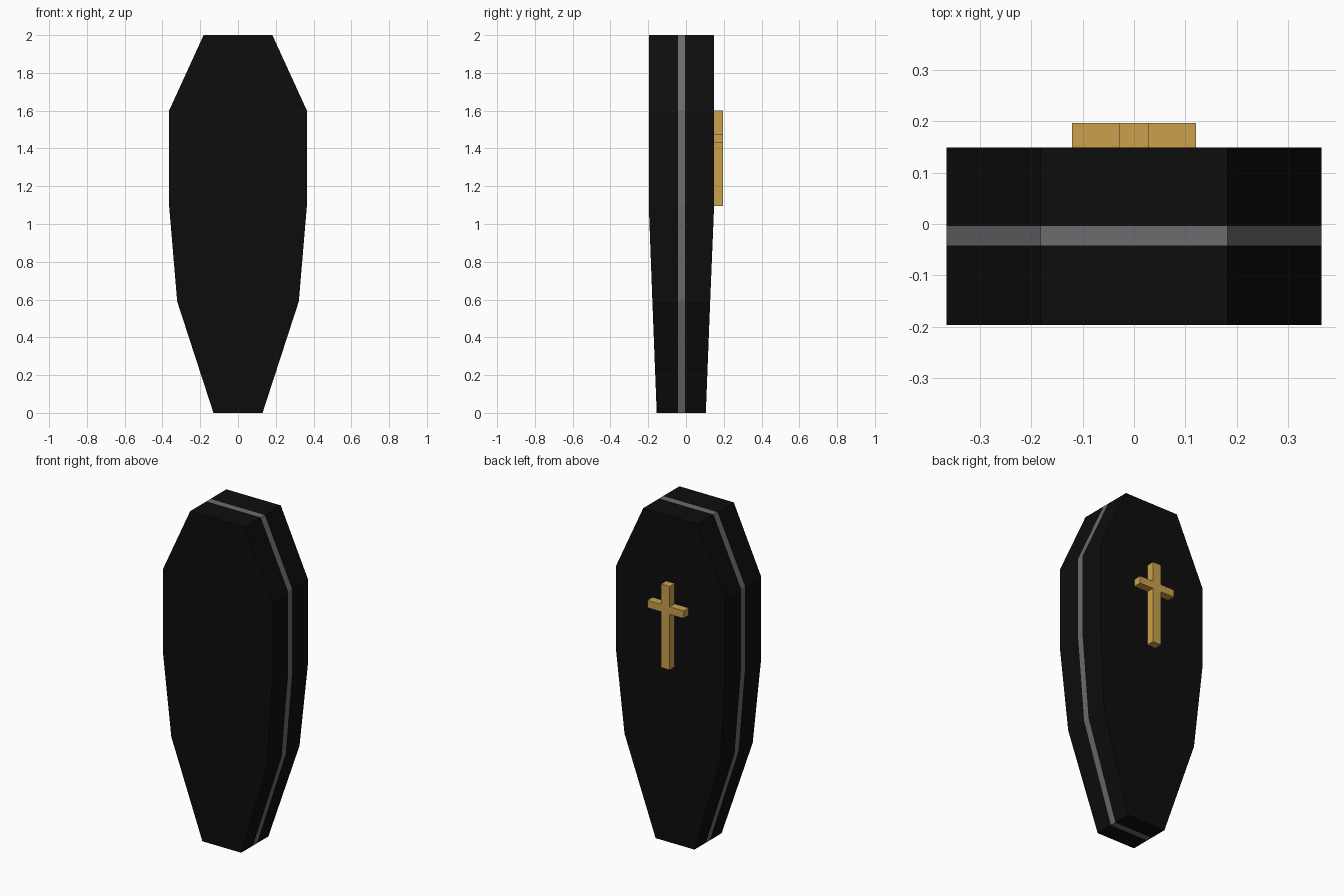
import bpy, bmesh

if "Cube" in bpy.data.objects:
    bpy.data.objects.remove(bpy.data.objects["Cube"])


def material(name, rgb):
    m = bpy.data.materials.new(name)
    m.diffuse_color = (*rgb, 1)
    m.use_nodes = True
    m.node_tree.nodes["Principled BSDF"].inputs["Base Color"].default_value = m.diffuse_color
    return m


black = material("black lacquer", (0.004, 0.004, 0.004))
grey = material("grey trim", (0.15, 0.148, 0.158))
gold = material("gold", (0.60, 0.35, 0.072))


def make_object(name, bm, mats):
    bmesh.ops.recalc_face_normals(bm, faces=bm.faces)
    me = bpy.data.meshes.new(name)
    bm.to_mesh(me)
    bm.free()
    for m in mats:
        me.materials.append(m)
    ob = bpy.data.objects.new(name, me)
    bpy.context.collection.objects.link(ob)
    return ob


# Coffin body: z, half width, front y, back y
levels = [(0.0, 0.13, -0.155, 0.105), (0.59, 0.322, -0.178, 0.128),
          (1.10, 0.365, -0.197, 0.149), (1.60, 0.365, -0.197, 0.149),
          (2.0, 0.182, -0.197, 0.149)]
BAND = (-0.042, -0.004)

bm = bmesh.new()
# each level is a ring round the body; columns 1-2 and 5-6 bound the trim band
rings = []
for z, w, front, back in levels:
    ys = (front, *BAND, back)
    ring = [(w, y, z) for y in ys] + [(-w, y, z) for y in reversed(ys)]
    rings.append([bm.verts.new(p) for p in ring])
for a, b in zip(rings, rings[1:]):
    for i in range(8):
        j = (i + 1) % 8
        f = bm.faces.new((a[i], a[j], b[j], b[i]))
        f.material_index = int(i in (1, 5))
# head and foot ends, with the band running across them
for ring in (rings[0], rings[-1]):
    for i in range(3):
        f = bm.faces.new((ring[i], ring[i + 1], ring[6 - i], ring[7 - i]))
        f.material_index = int(i == 1)
make_object("coffin_body", bm, [black, grey])

# Cross on the lid: one extruded outline, mirrored left to right
half = [(0.029, 1.095), (0.029, 1.432), (0.121, 1.432), (0.121, 1.477),
        (0.029, 1.477), (0.029, 1.60)]
outline = half + [(-x, z) for x, z in reversed(half)]
bm = bmesh.new()
face = bm.faces.new([bm.verts.new((x, 0.147, z)) for x, z in outline])
out = bmesh.ops.extrude_face_region(bm, geom=[face])
moved = [v for v in out["geom"] if isinstance(v, bmesh.types.BMVert)]
bmesh.ops.translate(bm, verts=moved, vec=(0, 0.05, 0))
make_object("lid_cross", bm, [gold])
